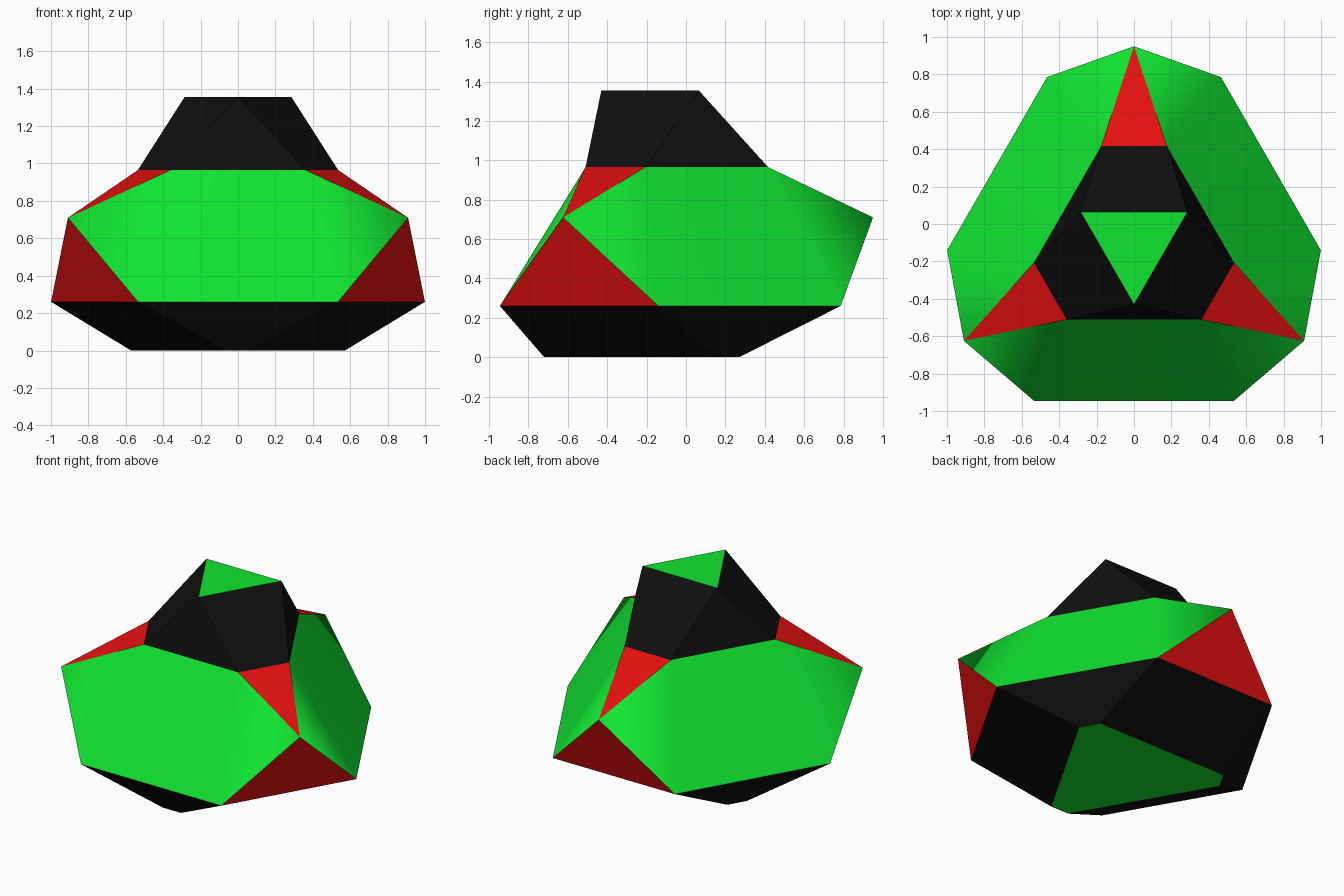
import bpy, bmesh, math

cube = bpy.data.objects.get("Cube")
if cube:
    bpy.data.objects.remove(cube)


def material(name, rgb):
    m = bpy.data.materials.new(name)
    m.use_nodes = True
    color = (*rgb, 1)
    m.diffuse_color = color
    m.node_tree.nodes["Principled BSDF"].inputs["Base Color"].default_value = color
    return m


green = material("bright green", (0.005, 0.78, 0.03))
red = material("red", (0.78, 0.005, 0.005))
black = material("black", (0.005, 0.005, 0.005))

# Horizontal rings: radius and height; the axis sits slightly forward
AXIS_Y = -0.1
RINGS = {
    "base": (0.624, 0.0),
    "low": (1.0, 0.26),
    "mid": (1.05, 0.71),
    "neck": (0.546, 0.965),
    "top": (0.33, 1.355),
}
# Half angles of the front edge of each ring
B, L, N, M = 6.35, 32.3, 41.3, 60


def point(ring, angle):
    r, z = RINGS[ring]
    a = math.radians(angle - 90)
    return (r * math.cos(a), AXIS_Y + r * math.sin(a), z)


def part(name, mat, faces, turns=3):
    """Build faces given as (ring, angle) corners, repeated around the axis."""
    bm = bmesh.new()
    for k in range(turns):
        for face in faces:
            bm.faces.new([bm.verts.new(point(r, a + 120 * k)) for r, a in face])
    bmesh.ops.remove_doubles(bm, verts=bm.verts[:], dist=0.0005)
    me = bpy.data.meshes.new(name)
    bm.to_mesh(me)
    bm.free()
    me.materials.append(mat)
    ob = bpy.data.objects.new(name, me)
    bpy.context.collection.objects.link(ob)
    return ob


# Three large six-sided panels, very slightly bowed
panels = part("side_panels", green, [
    [("low", -L), ("low", L), ("neck", N), ("neck", -N)],
    [("low", L), ("mid", M), ("neck", N)],
    [("low", -L), ("neck", -N), ("mid", -M)],
])
bpy.ops.object.select_all(action="DESELECT")
panels.select_set(True)
bpy.context.view_layer.objects.active = panels
bpy.ops.object.shade_smooth_by_angle(angle=math.radians(12))

# Triangular corner facets between the panels
part("lower_corner_facets", red, [[("low", L), ("low", 120 - L), ("mid", M)]])
part("upper_corner_facets", red, [[("mid", M), ("neck", 120 - N), ("neck", N)]])

# Tapered underside
part("underside_slopes", black, [
    [("base", -B), ("base", B), ("low", L), ("low", -L)],
    [("base", B), ("base", 120 - B), ("low", 120 - L), ("low", L)],
])
hexagon = [("base", s + 120 * k) for k in range(3) for s in (-B, B)]
part("bottom_face", green, [hexagon[::-1]], turns=1)

# Neck that narrows to a triangular cap
part("neck", black, [
    [("neck", -N), ("neck", N), ("top", 0)],
    [("neck", N), ("neck", 120 - N), ("top", 120), ("top", 0)],
])
part("top_cap", green, [[("top", 0), ("top", 120), ("top", 240)]], turns=1)
